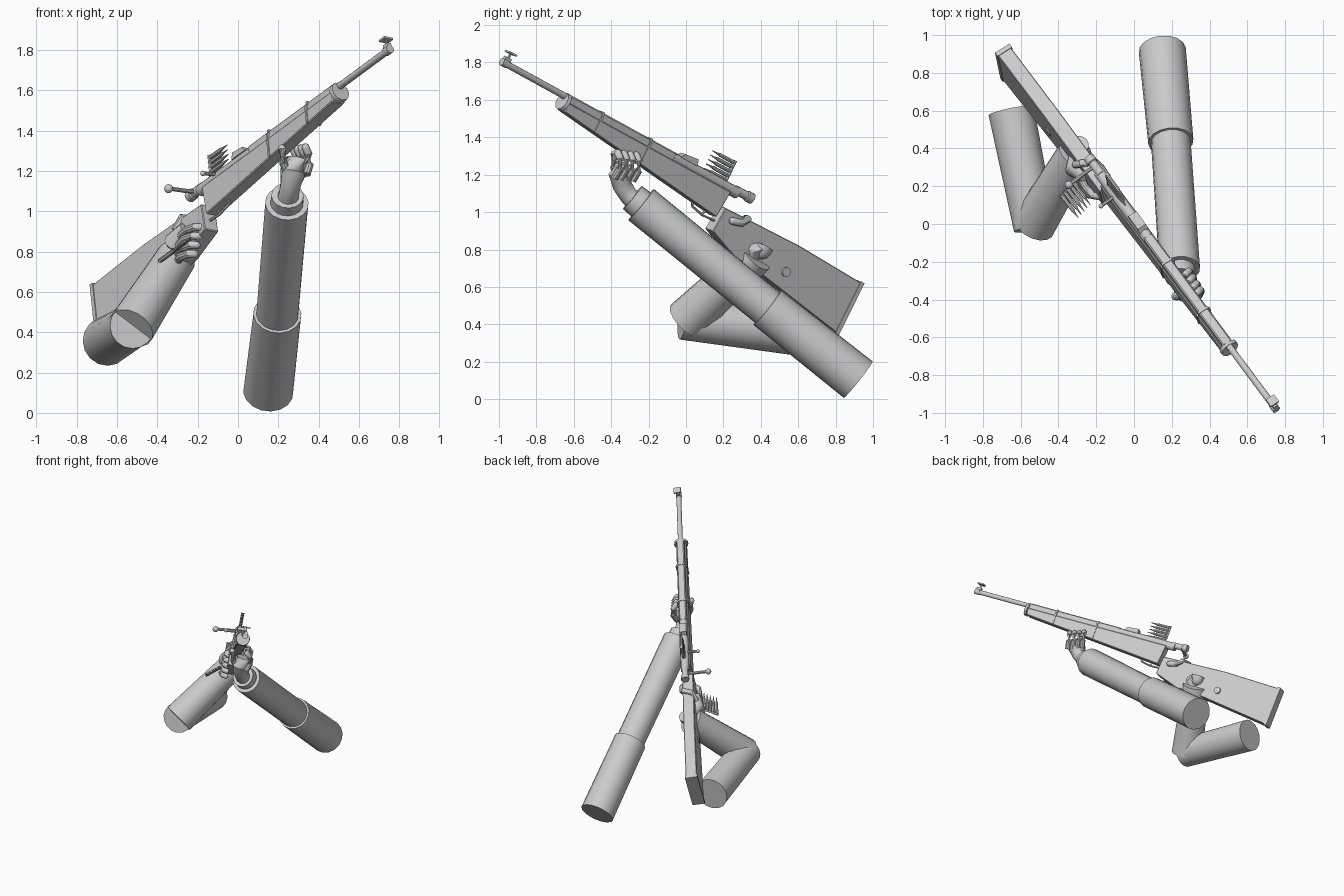
import bpy, bmesh, math
from mathutils import Vector, Matrix

cube = bpy.data.objects.get("Cube")
if cube:
    bpy.data.objects.remove(cube)

grey = bpy.data.materials.new("light_grey")
grey.use_nodes = True
COLOUR = (0.6, 0.6, 0.6, 1)
grey.diffuse_color = COLOUR
grey.node_tree.nodes["Principled BSDF"].inputs["Base Color"].default_value = COLOUR

# Rifle frame: s runs forward from the muzzle, v is up, w is the rifle's right side.
# The rifle is rolled a little about its barrel.
MUZZLE = Vector((0.755, -0.985, 1.805))
FWD = Vector((0.547, -0.735, 0.403)).normalized()
SIDE = FWD.cross(Vector((0, 0, 1))).normalized()
SIDE.rotate(Matrix.Rotation(math.radians(-11), 3, FWD))
UP = SIDE.cross(FWD)


def at(s, v, w=0.0):
    return MUZZLE + FWD * s + UP * v + SIDE * w


def finish(name, bm, angle=35):
    bmesh.ops.recalc_face_normals(bm, faces=bm.faces)
    mesh = bpy.data.meshes.new(name)
    bm.to_mesh(mesh)
    bm.free()
    mesh.materials.append(grey)
    obj = bpy.data.objects.new(name, mesh)
    bpy.context.collection.objects.link(obj)
    bpy.ops.object.select_all(action="DESELECT")
    obj.select_set(True)
    bpy.context.view_layer.objects.active = obj
    bpy.ops.object.shade_smooth_by_angle(angle=math.radians(angle))
    return obj


def slab(name, outline, half, mid=0.0, bevel=0.0):
    """Side profile in (s, v), given thickness across the rifle."""
    bm = bmesh.new()
    face = bm.faces.new([bm.verts.new(at(s, v, mid - half)) for s, v in outline])
    res = bmesh.ops.extrude_face_region(bm, geom=[face])
    new = [g for g in res["geom"] if isinstance(g, bmesh.types.BMVert)]
    bmesh.ops.translate(bm, verts=new, vec=SIDE * 2 * half)
    if bevel:
        bmesh.ops.bevel(bm, geom=bm.edges[:], offset=bevel, segments=1, affect="EDGES")
    return finish(name, bm, 20)


def box(name, s0, s1, v0, v1, half, mid=0.0):
    return slab(name, [(s0, v0), (s1, v0), (s1, v1), (s0, v1)], half, mid)


def tube(name, points, radii, sides=16):
    """Loft of rings along a path of world points."""
    pts = [Vector(p) for p in points]
    bm = bmesh.new()
    rings = []
    for i, p in enumerate(pts):
        way = (pts[min(i + 1, len(pts) - 1)] - pts[max(i - 1, 0)]).normalized()
        a = way.cross(UP if abs(way.dot(UP)) < 0.9 else SIDE).normalized()
        b = way.cross(a)
        angles = [math.tau * k / sides for k in range(sides)]
        rings.append([bm.verts.new(p + (a * math.cos(t) + b * math.sin(t)) * radii[i])
                      for t in angles])
    for lo, hi in zip(rings, rings[1:]):
        for k in range(sides):
            j = (k + 1) % sides
            bm.faces.new((lo[k], lo[j], hi[j], hi[k]))
    bm.faces.new(rings[0])
    bm.faces.new(rings[-1])
    return finish(name, bm)


def rod(name, points, radius, sides=10):
    return tube(name, points, [radius] * len(points), sides)


def ball(name, centre, radius, scale=(1, 1, 1), flat_top=False):
    bm = bmesh.new()
    bmesh.ops.create_uvsphere(bm, u_segments=14, v_segments=8, radius=radius)
    if flat_top:
        geom = bm.verts[:] + bm.edges[:] + bm.faces[:]
        bmesh.ops.bisect_plane(bm, geom=geom, plane_co=(0, 0, 0), plane_no=(0, 0, 1), clear_outer=True)
        bmesh.ops.holes_fill(bm, edges=[e for e in bm.edges if e.is_boundary])
    frame = Matrix((FWD, SIDE, UP)).transposed().to_4x4()
    bm.transform(Matrix.Translation(centre) @ frame @ Matrix.Diagonal((*scale, 1)))
    return finish(name, bm)


def finger(name, points, radius):
    """Rounded digit along a path."""
    pts = [Vector(p) for p in points]
    tip = (pts[-1] - pts[-2]).normalized() * radius
    path = pts + [pts[-1] + tip * 0.6, pts[-1] + tip * 0.95]
    return tube(name, path, [radius] * len(pts) + [radius * 0.75, radius * 0.3], 10)


# Barrel and front sight
rod("barrel", [at(0, 0), at(-1.3, 0)], 0.018, 12)
rod("muzzle_collar", [at(0.0, 0), at(-0.04, 0)], 0.022, 12)
box("front_sight_base", -0.045, -0.005, 0.012, 0.035, 0.012)
box("front_sight_post", -0.034, -0.024, 0.03, 0.062, 0.005)
box("front_sight_plate", -0.055, -0.005, 0.058, 0.068, 0.026)

# Wooden fore-end, handguard and bands
slab("fore_end", [(-0.47, -0.025), (-0.48, -0.08), (-1.645, -0.183), (-1.66, -0.025)], 0.037, bevel=0.005)
slab("handguard", [(-0.47, 0.018), (-0.47, -0.03), (-1.25, -0.04), (-1.25, 0.018)], 0.028, bevel=0.007)
tube("nose_cap", [at(-0.455, -0.03), at(-0.475, -0.032)], [0.05, 0.053], 12)
for i, s in enumerate((-0.71, -1.06)):
    low = -0.055 - 0.088 * (-s - 0.46)
    for side in (-1, 1):
        box(f"band_side_{i}_{side}", s - 0.006, s + 0.006, low - 0.02, 0.0, 0.005, side * 0.037)
    box(f"band_top_{i}", s - 0.006, s + 0.006, 0.0, 0.022, 0.032)

# Receiver, bolt and rear sight
rod("receiver", [at(-1.24, -0.012), at(-1.72, -0.012)], 0.031, 12)
tube("bolt_body", [at(-1.7, 0), at(-1.78, 0), at(-1.785, 0), at(-1.82, 0)], [0.024, 0.024, 0.03, 0.03], 12)
slab("rear_sight", [(-1.28, 0.01), (-1.3, 0.036), (-1.39, 0.045), (-1.4, 0.01)], 0.026)
rod("bolt_handle", [at(-1.76, 0), at(-1.76, -0.008, 0.07), at(-1.755, -0.016, 0.16)], 0.011, 8)
ball("bolt_knob", at(-1.755, -0.018, 0.17), 0.022)
rod("side_lever", [at(-1.55, 0), at(-1.55, -0.012, 0.1)], 0.01, 8)
ball("side_lever_tip", at(-1.55, -0.012, 0.1), 0.013)
rod("trigger_guard", [at(-1.48, -0.16), at(-1.5, -0.19), at(-1.58, -0.205), at(-1.68, -0.2)], 0.007, 6)
rod("trigger", [at(-1.59, -0.17), at(-1.575, -0.2)], 0.006, 6)

# Butt stock with end plate and fittings
slab("stock", [(-1.67, -0.115), (-1.66, -0.258), (-1.86, -0.325), (-2.0, -0.328), (-2.66, -0.418),
               (-2.66, -0.118), (-2.2, -0.103)], 0.041, bevel=0.004)
slab("butt_plate", [(-2.645, -0.423), (-2.67, -0.423), (-2.675, -0.112), (-2.65, -0.112)], 0.046)
ball("stock_cup", at(-2.0, -0.195, -0.04), 0.053, (1, 0.9, 1.4), flat_top=True)
rod("stock_roundel", [at(-2.19, -0.262, 0.047), at(-2.19, -0.262, -0.055)], 0.026, 14)


# Cartridge clips: one over the receiver, one held below the hand
def clip(name, centre, along, stack):
    for i in range(5):
        c = centre + stack * (i - 2) * 0.026
        tube(f"{name}_cartridge_{i}", [c - along * t for t in (0.08, -0.03, -0.045, -0.085)],
             [0.011, 0.01, 0.006, 0.002], 8)
    rod(f"{name}_strip", [centre - along * 0.075 - stack * 0.065, centre - along * 0.075 + stack * 0.065], 0.012, 4)


clip("loaded_clip", at(-1.545, 0.072), FWD, UP)
clip("spare_clip", Vector((-0.31, 0.13, 0.81)), FWD, Vector((0.59, 0.68, 0.43)))

# Left arm: sleeve, forearm, cuff
shoulder, elbow, cuff = Vector((0.15, 0.92, 0.105)), Vector((0.195, 0.435, 0.49)), Vector((0.242, -0.24, 1.04))
reach = (cuff - elbow).normalized()
tube("left_sleeve", [shoulder, elbow], [0.125, 0.12], 16)
tube("left_forearm", [elbow - reach * 0.05, cuff], [0.105, 0.108], 16)
tube("left_cuff", [cuff - reach * 0.02, cuff + reach * 0.06], [0.083, 0.08], 16)

# Left hand under the fore-end
tube("left_palm", [cuff, (0.252, -0.305, 1.085), (0.262, -0.34, 1.14), (0.275, -0.35, 1.2), (0.285, -0.335, 1.26)],
     [0.06, 0.05, 0.052, 0.066, 0.05], 14)
for i in range(4):
    step = Vector((0.02, -0.033, 0.004)) * i
    path = [(0.28, -0.285, 1.17), (0.295, -0.255, 1.22), (0.29, -0.25, 1.27), (0.275, -0.265, 1.305)]
    finger(f"left_finger_{i}", [Vector(p) + step for p in path], 0.02)
finger("left_thumb", [(0.25, -0.36, 1.17), (0.225, -0.385, 1.24), (0.218, -0.383, 1.31)], 0.021)

# Right arm: upper arm and bent forearm
bend, wrist = Vector((-0.53, 0.0, 0.42)), Vector((-0.305, 0.375, 0.77))
tube("right_upper_arm", [(-0.65, 0.6, 0.355), bend + Vector((0.005, -0.02, 0.01))], [0.122, 0.112], 16)
tube("right_forearm", [bend, wrist], [0.118, 0.1], 16)

# Right hand around the grip
tube("right_palm", [wrist - Vector((0.03, 0.05, 0.05)), wrist + Vector((0.02, 0, 0.03)), at(-1.9, -0.22, 0.05), at(-1.82, -0.18, 0.045)],
     [0.06, 0.058, 0.058, 0.03], 14)
for i in range(4):
    v = -0.215 - 0.038 * i
    curl = -1.7 - 0.025 * i
    finger(f"right_finger_{i}", [at(-1.9, v, 0.05), at(curl - 0.08, v, 0.068), at(curl - 0.02, v - 0.01, 0.06),
                                 at(curl, v - 0.015, 0.035)], 0.02)
finger("right_thumb", [at(-1.9, -0.16, 0.05), at(-1.86, -0.105, 0.03), at(-1.83, -0.11, -0.035),
                       at(-1.8, -0.145, -0.048), at(-1.74, -0.16, -0.048)], 0.021)
